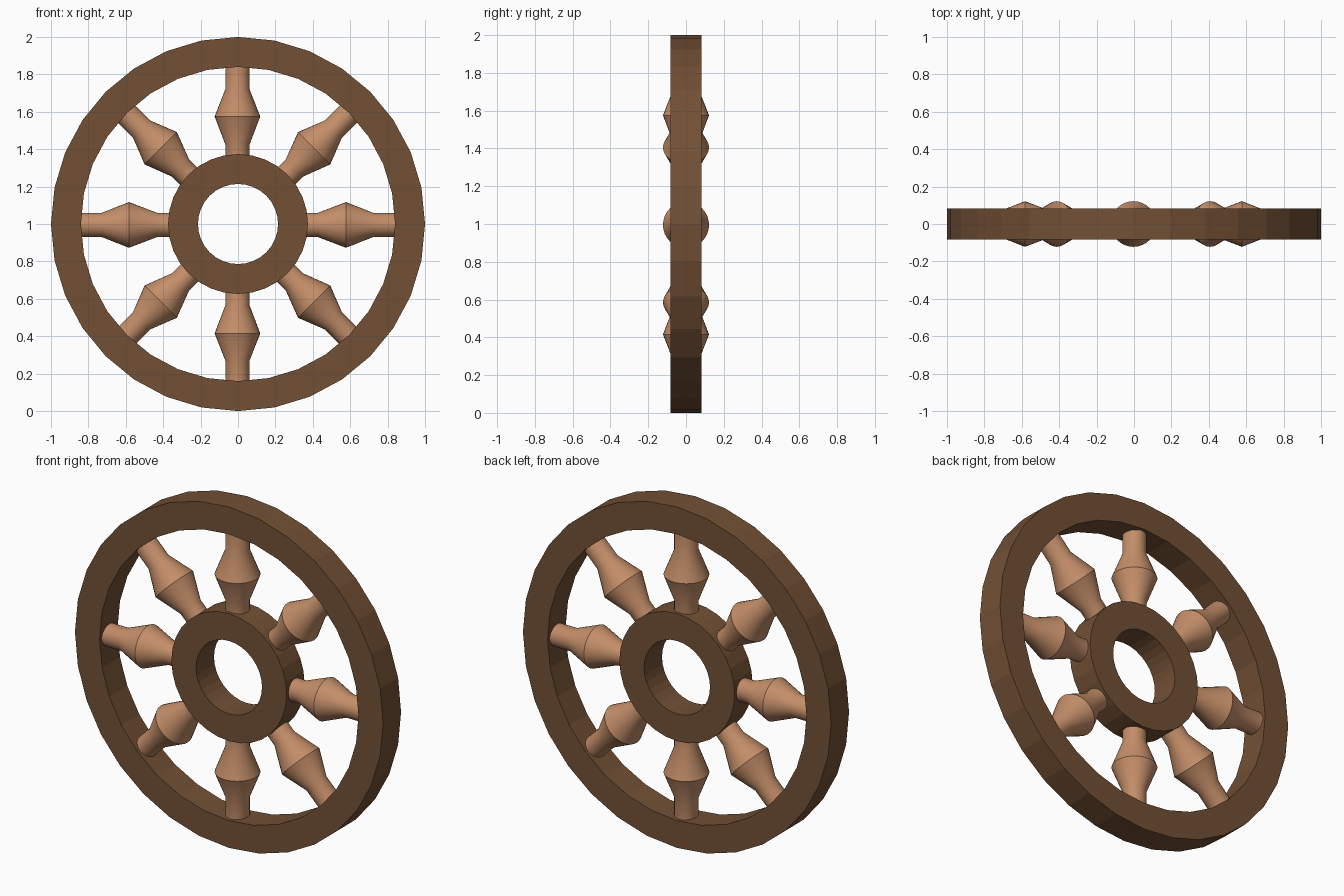
import bpy, bmesh, math
from mathutils import Matrix, Vector

if "Cube" in bpy.data.objects:
    bpy.data.objects.remove(bpy.data.objects["Cube"])

CENTRE = Vector((0, 0, 1))


def material(name, rgb):
    m = bpy.data.materials.new(name)
    m.diffuse_color = (*rgb, 1)
    m.use_nodes = True
    m.node_tree.nodes["Principled BSDF"].inputs["Base Color"].default_value = m.diffuse_color
    return m


def lathe(name, profile, sides, mat, closed):
    """Revolve (radius, height) points around local z."""
    bm = bmesh.new()
    rings = []
    for i in range(sides):
        a = math.tau * i / sides
        rings.append([bm.verts.new((r * math.cos(a), r * math.sin(a), h)) for r, h in profile])
    n = len(profile)
    for i in range(sides):
        p, q = rings[i], rings[(i + 1) % sides]
        for j in range(n if closed else n - 1):
            k = (j + 1) % n
            bm.faces.new((p[j], q[j], q[k], p[k]))
    if not closed:
        bm.faces.new([r[0] for r in rings])
        bm.faces.new([r[-1] for r in rings])
    bmesh.ops.recalc_face_normals(bm, faces=bm.faces)
    me = bpy.data.meshes.new(name)
    bm.to_mesh(me)
    bm.free()
    me.materials.append(mat)
    ob = bpy.data.objects.new(name, me)
    bpy.context.collection.objects.link(ob)
    return ob


def ring(name, inner, outer, half_depth, mat):
    d = half_depth
    ob = lathe(name, [(inner, -d), (outer, -d), (outer, d), (inner, d)], 32, mat, True)
    ob.matrix_world = Matrix.Translation(CENTRE) @ Matrix.Rotation(math.pi / 2, 4, 'X')
    return ob


dark = material("dark_wood", (0.17, 0.08, 0.035))
light = material("light_wood", (0.55, 0.27, 0.14))

# Faceted rim and hub
ring("rim", 0.84, 1.0, 0.083, dark)
ring("hub", 0.214, 0.374, 0.083, dark)

# Turned spokes, each with a bulge in the middle
spoke_profile = [(0.065, 0.345), (0.065, 0.43), (0.122, 0.58), (0.065, 0.725), (0.065, 0.86)]
for i in range(8):
    spoke = lathe(f"spoke_{i + 1}", spoke_profile, 32, light, False)
    spoke.matrix_world = (Matrix.Translation(CENTRE + Vector((-0.003, 0, -0.005)))
                          @ Matrix.Rotation(i * math.pi / 4, 4, 'Y'))
    bpy.ops.object.select_all(action='DESELECT')
    spoke.select_set(True)
    bpy.context.view_layer.objects.active = spoke
    bpy.ops.object.shade_smooth_by_angle(angle=math.radians(40))
